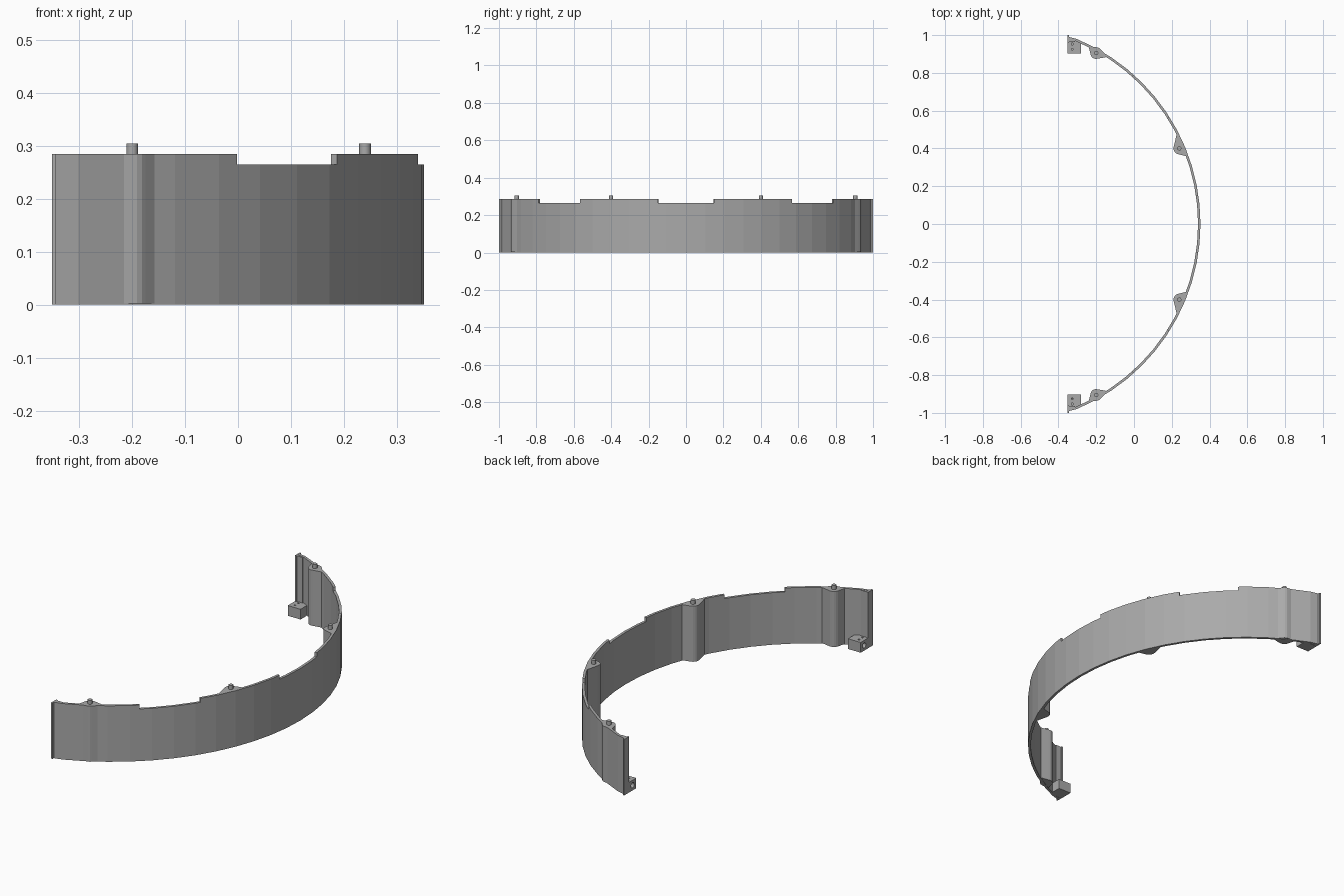
import bpy, bmesh, math
from mathutils import Vector

if "Cube" in bpy.data.objects:
    bpy.data.objects.remove(bpy.data.objects["Cube"])

CX, R, T = -0.708, 1.06, 0.013        # arc centre, outer radius, wall thickness
LOW, HIGH, PIN_TOP = 0.265, 0.285, 0.305
STEP = 5.625                          # degrees per flat facet

grey = bpy.data.materials.new("plain grey")
grey.diffuse_color = (0.40, 0.40, 0.40, 1)
grey.use_nodes = True
grey.node_tree.nodes["Principled BSDF"].inputs["Base Color"].default_value = grey.diffuse_color


def finish(bm, name):
    bmesh.ops.remove_doubles(bm, verts=bm.verts, dist=1e-5)
    bmesh.ops.recalc_face_normals(bm, faces=bm.faces)
    me = bpy.data.meshes.new(name)
    bm.to_mesh(me)
    bm.free()
    me.materials.append(grey)
    ob = bpy.data.objects.new(name, me)
    bpy.context.collection.objects.link(ob)
    return ob


def prism(name, outline, z0, z1):
    bm = bmesh.new()
    f = bm.faces.new([bm.verts.new((x, y, z0)) for x, y in outline])
    r = bmesh.ops.extrude_face_region(bm, geom=[f])
    tops = [v for v in r["geom"] if isinstance(v, bmesh.types.BMVert)]
    bmesh.ops.translate(bm, verts=tops, vec=(0, 0, z1 - z0))
    return finish(bm, name)


def circle(x, y, r, n=20):
    return [(x + r * math.cos(2 * math.pi * i / n), y + r * math.sin(2 * math.pi * i / n)) for i in range(n)]


def hull(points):
    pts = sorted(set(points))

    def half(seq):
        out = []
        for p in seq:
            while len(out) > 1 and ((out[-1][0] - out[-2][0]) * (p[1] - out[-2][1])
                                    - (out[-1][1] - out[-2][1]) * (p[0] - out[-2][0])) <= 0:
                out.pop()
            out.append(p)
        return out[:-1]
    return half(pts) + half(pts[::-1])


def arc(deg, r):
    """Point on the faceted arc."""
    k = math.floor(deg / STEP)
    f = deg / STEP - k
    a, b = [Vector((CX + r * math.cos(math.radians(STEP * j)), r * math.sin(math.radians(STEP * j))))
            for j in (k, k + 1)]
    return a.lerp(b, f)


# Curved wall with three lowered notches along its rim
cuts = [math.degrees(math.asin(y / R)) for y in (0.15, 0.567, 0.79)]
angles = sorted([STEP * i for i in range(-12, 13)] + cuts + [-c for c in cuts])
cols = [(arc(a, R), arc(a, R - T)) for a in angles]
cols = [(Vector((-0.348, -0.991)), Vector((-0.348, -0.977)))] + cols + [(Vector((-0.348, 0.991)), Vector((-0.348, 0.977)))]
mids = [abs(a + b) / 2 for a, b in zip(angles, angles[1:])]
heights = [HIGH] + [LOW if m < cuts[0] or cuts[1] < m < cuts[2] else HIGH for m in mids] + [HIGH]
bm = bmesh.new()


def quad(*pts):
    bm.faces.new([bm.verts.new((p.x, p.y, z)) for p, z in pts])


for (o0, i0), (o1, i1), h in zip(cols, cols[1:], heights):
    quad((o0, 0), (o1, 0), (o1, h), (o0, h))
    quad((i0, 0), (i0, h), (i1, h), (i1, 0))
    quad((o0, h), (o1, h), (i1, h), (i0, h))
    quad((o0, 0), (i0, 0), (i1, 0), (o1, 0))
prev = [0] + heights
for (o, i), a, b in zip(cols, prev, heights + [0]):
    if a != b:
        quad((o, a), (o, b), (i, b), (i, a))
finish(bm, "curved_wall")

# Bosses: pin position and the two wall angles their flanks run to
bosses = [("end", -0.20, 0.905, 63.6, 57.3), ("middle", 0.24, 0.40, 27.2, 19.9)]
for s, side in ((1, "back"), (-1, "front")):
    for label, px, py, a0, a1 in bosses:
        steps = [a0 + (a1 - a0) * i / 4 for i in range(5)]
        flank = [tuple(arc(a, R - T * 0.6)) for a in steps]
        pts = hull(circle(px, py, 0.031) + flank)
        prism(f"{side}_{label}_boss", [(x, s * y) for x, y in pts], 0.002, HIGH)
        pin = prism(f"{side}_{label}_pin", circle(px, s * py, 0.011), HIGH - 0.01, PIN_TOP)
        for p in pin.data.polygons:
            p.use_smooth = abs(p.normal.z) < 0.5

    # Thickened wall end and its thin outer flange
    prism(f"{side}_end_pad", [(-0.350, s * 0.964), (-0.312, s * 0.964), (-0.312, s * 0.979), (-0.350, s * 0.988)], 0.001, HIGH - 0.001)
    prism(f"{side}_end_flange", [(-0.352, s * 0.960), (-0.344, s * 0.960), (-0.344, s * 1.0), (-0.352, s * 1.0)], 0, HIGH)

    # Fixing block with a bolt hole and two small screw holes
    block = prism(f"{side}_fixing_block", [(-0.352, s * 0.903), (-0.28, s * 0.903), (-0.28, s * 0.968), (-0.352, s * 0.968)], 0, 0.052)
    holes = [prism("screw_cutter", circle(-0.327, s * y, 0.005, 12), 0.03, 0.08) for y in (0.925, 0.953)]
    bolt = prism("bolt_cutter", circle(0, 0, 0.013, 16), -0.03, 0.03)
    bolt.rotation_euler.y = math.pi / 2
    bolt.location = (-0.352, s * 0.932, 0.026)
    for c in holes + [bolt]:
        c.hide_render = True
        c.hide_set(True)
        m = block.modifiers.new("hole", "BOOLEAN")
        m.operation = "DIFFERENCE"
        m.solver = "EXACT"
        m.object = c
